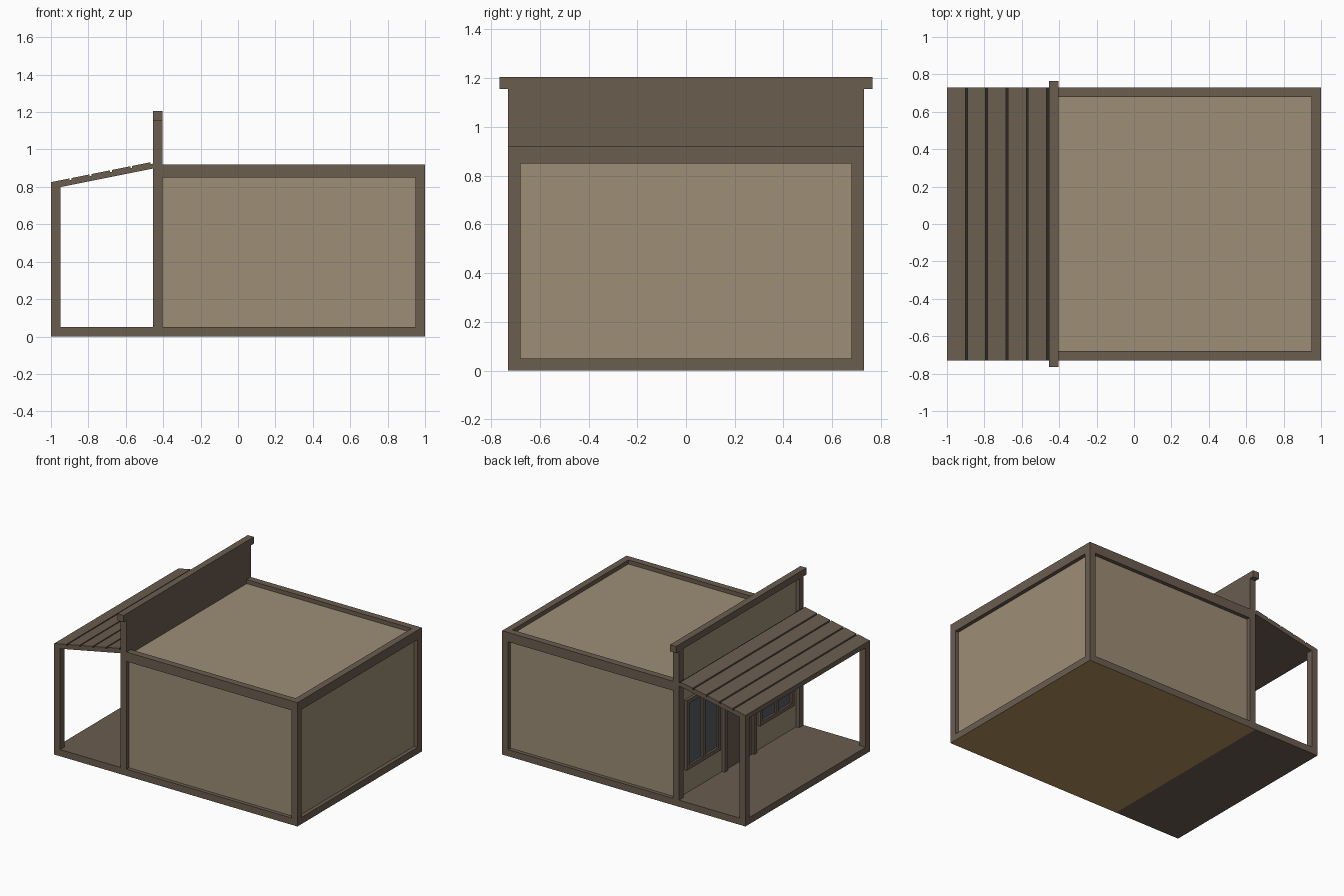
import bpy

cube = bpy.data.objects.get("Cube")
if cube:
    bpy.data.objects.remove(cube, do_unlink=True)


def linear(c):
    c /= 255
    return c / 12.92 if c <= 0.04045 else ((c + 0.055) / 1.055) ** 2.4


def material(name, rgb):
    mat = bpy.data.materials.new(name)
    color = [linear(c) for c in rgb] + [1]
    mat.use_nodes = True
    mat.diffuse_color = color
    mat.node_tree.nodes["Principled BSDF"].inputs["Base Color"].default_value = color
    return mat


BROWN = material("brown timber", (107, 93, 79))
TAN = material("tan plaster", (157, 141, 118))
OCHRE = material("ochre floor", (178, 145, 90))
DARK = material("dark groove", (45, 38, 32))
GLASS = material("grey glass", (86, 92, 98))


def prism(name, profile, y0, y1, *mats):
    """Extrude a counter-clockwise x-z profile along y."""
    n = len(profile)
    verts = [(x, y, z) for y in (y0, y1) for x, z in profile]
    faces = [tuple(range(n)), tuple(reversed(range(n, 2 * n)))]
    faces += [(i, i + n, (i + 1) % n + n, (i + 1) % n) for i in range(n)]
    mesh = bpy.data.meshes.new(name)
    mesh.from_pydata(verts, [], faces)
    for mat in mats:
        mesh.materials.append(mat)
    mesh.update()
    obj = bpy.data.objects.new(name, mesh)
    bpy.context.collection.objects.link(obj)
    return obj


def box(name, x0, x1, y0, y1, z0, z1, *mats):
    return prism(name, [(x0, z0), (x1, z0), (x1, z1), (x0, z1)], y0, y1, *mats)


W, T = 0.73, 0.05              # half width, timber thickness
F0, F1 = -0.455, -0.405        # facade front and back
IN = W - T                     # inner half width
EAVE, TOP = 0.85, 0.92         # top beam of the building
WALL = -0.43                   # facade wall surface

# Floors: the building slab has an ochre underside
slab = box("building_base", F0, 1, -W, W, 0, T, BROWN, OCHRE)
for face in slab.data.polygons:
    face.material_index = int(face.normal.z < -0.5)
box("porch_floor", -1, F0, -W, W, 0, T, BROWN)

# Recessed walls and flat roof
box("building_walls", WALL + 0.01, 0.972, -0.702, 0.702, T, 0.89, TAN)

# Timber frame
for side, label in ((1, "back"), (-1, "front")):
    y0, y1 = sorted((side * IN, side * W))
    box(label + "_corner_post", 1 - T, 1, y0, y1, T, EAVE, BROWN)
    box(label + "_top_beam", F1, 1, y0, y1, EAVE, TOP, BROWN)
    box(label + "_facade_post", F0, F1, y0, y1, T, 1.155, BROWN)
    box(label + "_porch_post", -1, -1 + T, y0, y1, T, 0.81, BROWN)
box("end_top_beam", 1 - T, 1, -IN, IN, EAVE, TOP, BROWN)

# Tall facade
box("facade_wall", WALL, WALL + 0.01, -IN, IN, T, 1.155, TAN)
box("facade_backing", WALL + 0.01, F1, -IN, IN, 0.88, 1.155, BROWN)
box("facade_cap", F0, F1, -0.765, 0.765, 1.155, 1.205, BROWN)


# Sloped porch roof: dark-grooved deck with planks on top
def roof_z(x):
    return 0.825 + (x + 1) * 0.2


def roof_piece(name, x0, x1, low, high, *mats):
    return prism(name, [(x0, roof_z(x0) - low), (x1, roof_z(x1) - low),
                        (x1, roof_z(x1) - high), (x0, roof_z(x0) - high)], -W, W, *mats)


deck = roof_piece("porch_roof_deck", -1, F0, 0.036, 0.01, BROWN, DARK)
for face in deck.data.polygons:
    face.material_index = int(face.normal.z > 0.5)
PITCH = 0.1085
for i in range(5):
    start = -1 + i * PITCH
    roof_piece(f"porch_roof_plank_{i + 1}", start, start + PITCH - 0.01, 0.01, 0, BROWN)


# Door and windows on the facade wall
def frame(name, y0, y1, z0, z1, w, depth, sill=True):
    x0 = WALL - depth
    box(name + "_side_a", x0, WALL, y0, y0 + w, z0, z1, BROWN)
    box(name + "_side_b", x0, WALL, y1 - w, y1, z0, z1, BROWN)
    box(name + "_head", x0, WALL, y0 + w, y1 - w, z1 - w, z1, BROWN)
    if sill:
        box(name + "_sill", x0, WALL, y0 + w, y1 - w, z0, z0 + w, BROWN)


frame("door_frame", -0.19, 0.19, T, 0.75, 0.035, 0.022, sill=False)
box("door_leaf", WALL - 0.006, WALL, -0.155, 0.155, T, 0.715, BROWN)
for center, label in ((0.43, "back"), (-0.43, "front")):
    y0, y1 = center - 0.2, center + 0.2
    frame(label + "_window_frame", y0, y1, 0.23, 0.75, 0.03, 0.02)
    box(label + "_window_mullion", WALL - 0.02, WALL, center - 0.015, center + 0.015,
        0.26, 0.72, BROWN)
    for a, b, half in ((y0 + 0.03, center - 0.015, "a"), (center + 0.015, y1 - 0.03, "b")):
        box(f"{label}_window_pane_{half}", WALL - 0.005, WALL, a, b, 0.26, 0.72, GLASS)
